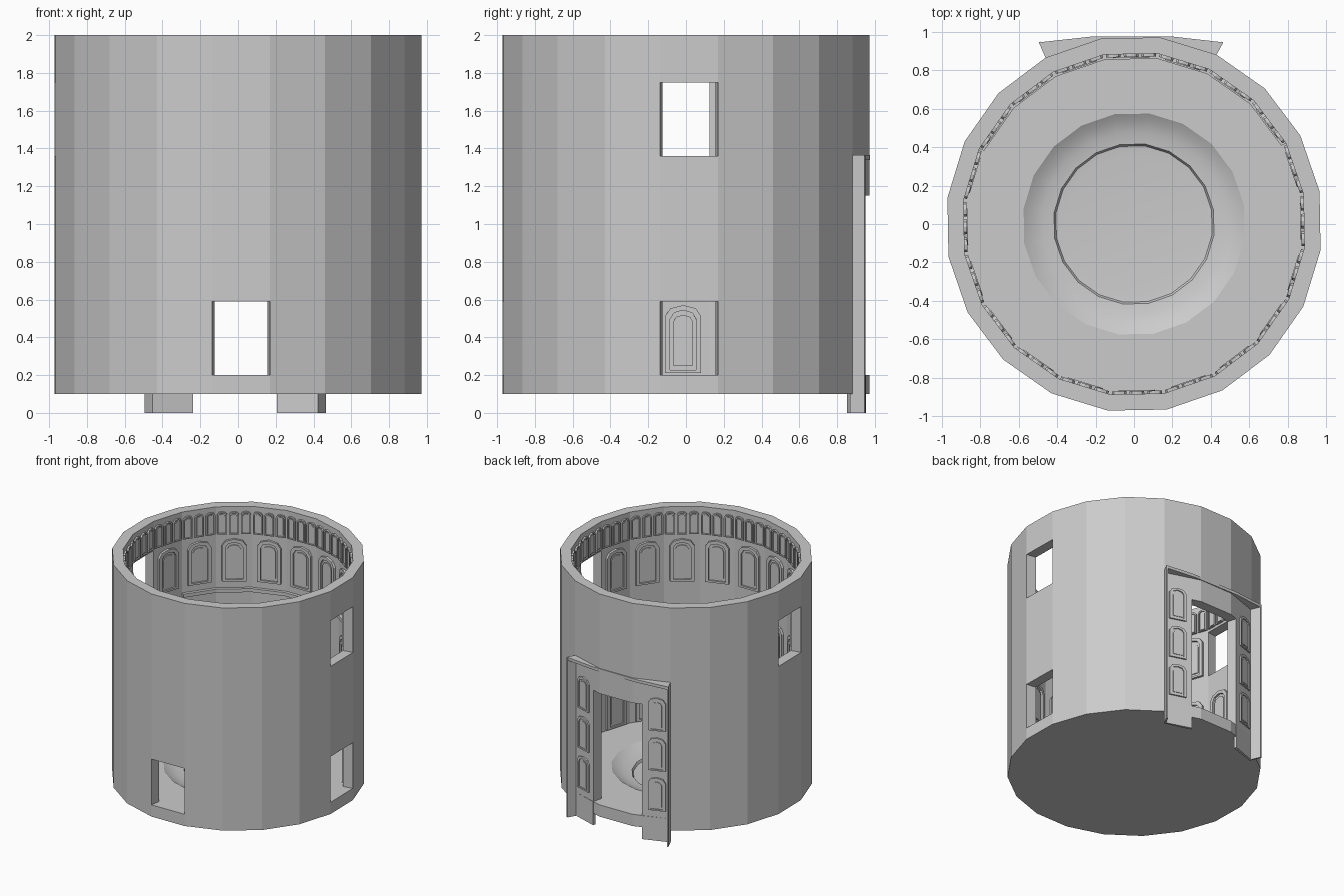
import bpy, bmesh, math
from mathutils import Vector, Matrix

if "Cube" in bpy.data.objects:
    bpy.data.objects.remove(bpy.data.objects["Cube"])

TURN = 1.0                 # whole tower is turned by one degree
R_OUT, R_IN = 0.98, 0.895
COS9 = math.cos(math.radians(9))


def finish(name, bm, normals=True):
    bmesh.ops.remove_doubles(bm, verts=bm.verts, dist=1e-5)
    if normals:
        bmesh.ops.recalc_face_normals(bm, faces=bm.faces)
    me = bpy.data.meshes.new(name)
    bm.to_mesh(me)
    bm.free()
    ob = bpy.data.objects.new(name, me)
    bpy.context.collection.objects.link(ob)
    return ob


def on_facet(radius, deg, z):
    # point on the 20-sided outline at any angle
    off = (deg - TURN + 9) % 18 - 9
    r = radius * COS9 / math.cos(math.radians(off))
    a = math.radians(deg)
    return Vector((r * math.cos(a), r * math.sin(a), z))


def prism(bm, outline, z0, z1):
    lo = [bm.verts.new((x, y, z0)) for x, y in outline]
    hi = [bm.verts.new((x, y, z1)) for x, y in outline]
    n = len(outline)
    bm.faces.new(lo[::-1])
    bm.faces.new(hi)
    for i in range(n):
        j = (i + 1) % n
        bm.faces.new((lo[i], lo[j], hi[j], hi[i]))


# tower wall: cells in angle and height, openings are the missing cells
DOOR = (77.5, 104.5)
angles = sorted([10 + 18 * k for k in range(20)] + list(DOOR))
levels = [0.1, 0.2, 0.59, 1.15, 1.36, 1.75, 2.0]
N = len(angles)


def solid(i, j):
    if j < 0 or j >= len(levels) - 1:
        return False
    a0 = angles[i % N]
    a1 = angles[(i + 1) % N]
    mid = (a0 + (a1 if a1 > a0 else a1 + 360)) / 2 % 360
    near = lambda c, w: abs((mid - c + 180) % 360 - 180) < w
    if j == 1 and (near(271, 5) or near(1, 5)):
        return False
    if j == 4 and (near(181, 5) or near(1, 5)):
        return False
    if j in (1, 2) and DOOR[0] < mid < DOOR[1]:
        return False
    return True


bm = bmesh.new()


def quad(pts):
    bm.faces.new([bm.verts.new(p) for p in pts])


for i in range(N):
    a, b = angles[i], angles[(i + 1) % N]
    for j in range(len(levels) - 1):
        if not solid(i, j):
            continue
        z0, z1 = levels[j], levels[j + 1]
        O = lambda d, z: on_facet(R_OUT, d, z)
        I = lambda d, z: on_facet(R_IN, d, z)
        quad((O(a, z0), O(b, z0), O(b, z1), O(a, z1)))
        quad((I(b, z0), I(a, z0), I(a, z1), I(b, z1)))
        if not solid(i - 1, j):
            quad((I(a, z0), O(a, z0), O(a, z1), I(a, z1)))
        if not solid(i + 1, j):
            quad((O(b, z0), I(b, z0), I(b, z1), O(b, z1)))
        if not solid(i, j + 1):
            quad((O(a, z1), O(b, z1), I(b, z1), I(a, z1)))
        if j and not solid(i, j - 1):
            quad((I(a, z0), I(b, z0), O(b, z0), O(a, z0)))
finish("tower_wall", bm, normals=False)

# flat underside
bm = bmesh.new()
bm.faces.new([bm.verts.new(on_facet(R_OUT, a, 0.1)) for a in reversed(angles)])
finish("underside", bm, normals=False)

# floor with a shallow round basin
bm = bmesh.new()
profile = [(R_IN, 0.2), (0.58, 0.2), (0.54, 0.175), (0.48, 0.155), (0.42, 0.148),
           (0.41, 0.13), (0.36, 0.125)]
rings = [[bm.verts.new(on_facet(r, 10 + 18 * k, z)) for k in range(20)] for r, z in profile]
for r0, r1 in zip(rings, rings[1:]):
    for k in range(20):
        m = (k + 1) % 20
        bm.faces.new((r0[k], r0[m], r1[m], r1[k]))
bm.faces.new(rings[-1])
floor = finish("floor_basin", bm, normals=False)
bpy.context.view_layer.objects.active = floor
floor.select_set(True)
bpy.ops.object.shade_smooth_by_angle(angle=math.radians(30))


# arched wall panels
def arch(w, h, rise, base=0.0):
    pts = [(-w / 2, base), (w / 2, base)]
    for k in range(5):
        t = math.pi * k / 4
        pts.append((w / 2 * math.cos(t), h - rise + rise * math.sin(t)))
    return pts


def add_panel(bm, deg, shift, radius, z, w, h, depth, inward=True):
    a = math.radians(deg)
    out = Vector((math.cos(a), math.sin(a), 0))
    tan = Vector((-math.sin(a), math.cos(a), 0))
    d = -out if inward else out
    P = lambda p, k: bm.verts.new(out * radius + tan * (p[0] + shift) + Vector((0, 0, z + p[1])) + d * k)
    rim = w * 0.14
    o = arch(w, h, w * 0.3)
    m = arch(w - 2 * rim, h - rim, w * 0.25, rim * 0.6)
    p = arch(w - 3.2 * rim, h - 1.9 * rim, w * 0.2, rim * 1.5)
    loops = [[P(q, k) for q in s] for s, k in
             ((o, 0), (o, depth), (m, depth), (m, depth * 0.25), (p, depth * 0.25), (p, depth * 0.65))]
    n = len(o)
    for l0, l1 in zip(loops, loops[1:]):
        for i in range(n):
            j = (i + 1) % n
            bm.faces.new((l0[i], l0[j], l1[j], l1[i]))
    bm.faces.new(loops[-1])


def panel_row(name, z, w, h, depth, per_facet, skip):
    bm = bmesh.new()
    for k in range(20):
        deg = TURN + 18 * k
        if deg in skip:
            continue
        for s in range(per_facet):
            shift = (s - (per_facet - 1) / 2) * 0.092
            add_panel(bm, deg, shift, R_IN * COS9, z, w, h, depth)
    finish(name, bm)


door_side = [73, 91, 109]
panel_row("lower_panels", 0.21, 0.19, 0.36, 0.02, 1, door_side + [1, 271])
panel_row("middle_panels", 0.80, 0.19, 0.36, 0.02, 1, door_side)
panel_row("upper_panels", 1.37, 0.19, 0.36, 0.02, 1, [1, 181])
panel_row("top_arcade", 1.77, 0.076, 0.19, 0.015, 3, [])

# inner ledge above the door
bm = bmesh.new()
steps = [28 + 18 * k for k in range(8)]
xy = lambda r, d: tuple(on_facet(r, d, 0).xy)
prism(bm, [xy(0.895, d) for d in steps] + [xy(0.868, d) for d in reversed(steps)], 1.28, 1.31)
finish("inner_ledge", bm)

# portal: flared side fins and feet, with panels and a cornice over the door
bm = bmesh.new()
for edge, jamb, corner in ((64, 77.5, (0.465, 0.945)), (118, 104.5, (-0.495, 0.945))):
    base = xy(R_OUT, edge)
    inner = xy(0.965, edge)
    sx = 1 if corner[0] > 0 else -1
    prism(bm, [base, corner, (corner[0] - 0.012 * sx, corner[1] + 0.004), (base[0] - 0.012 * sx, base[1] + 0.004)], 0, 1.36)
    prism(bm, [base, xy(R_OUT + 0.004, jamb), xy(0.96, jamb), inner], 0, 0.2)
finish("portal_fins", bm)

bm = bmesh.new()
for z in (0.26, 0.60, 0.94):
    add_panel(bm, 73, -0.045, R_OUT * COS9, z, 0.14, 0.28, 0.012, inward=False)
    add_panel(bm, 109, 0.045, R_OUT * COS9, z, 0.14, 0.28, 0.012, inward=False)
finish("portal_panels", bm)

bm = bmesh.new()
prism(bm, [(0.465, 0.945), (0.2, 0.975), (-0.22, 0.975), (-0.495, 0.945),
           xy(R_OUT, 118), xy(0.97, 100), xy(0.97, 82), xy(R_OUT, 64)], 1.34, 1.365)
finish("portal_cornice", bm)
